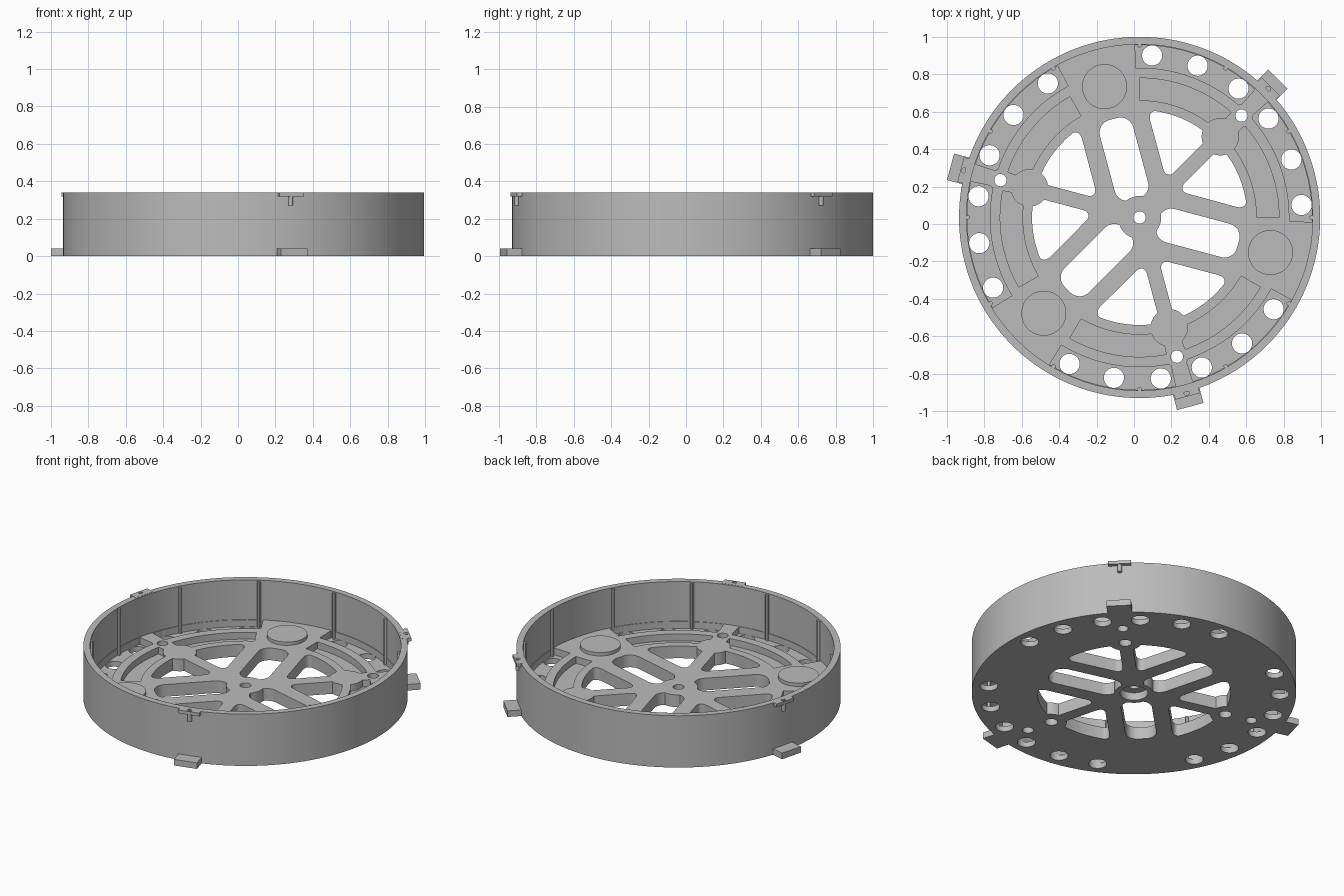
import bpy, bmesh, math
from math import sin, cos, radians

if "Cube" in bpy.data.objects:
    bpy.data.objects.remove(bpy.data.objects["Cube"])

CENTER = (0.03, 0.035)
ARMS = (45, 165, 285)      # latch and spoke directions
PADS = (105, 225, 345)     # pad and slot directions
FLOOR = 0.08
HEIGHT = 0.34

grey = bpy.data.materials.new("grey plastic")
grey.diffuse_color = (0.5, 0.5, 0.5, 1)
grey.use_nodes = True
grey.node_tree.nodes["Principled BSDF"].inputs["Base Color"].default_value = grey.diffuse_color


def polar(r, a):
    return (r * cos(radians(a)), r * sin(radians(a)))


def circle(r, n=32, at=(0, 0)):
    return [(at[0] + r * cos(2 * math.pi * i / n), at[1] + r * sin(2 * math.pi * i / n)) for i in range(n)]


def rect(u0, u1, v):
    return [(u0, -v), (u1, -v), (u1, v), (u0, v)]


def sector(r0, r1, a0, a1):
    n = max(2, round(abs(a1 - a0) / 1.5))
    angles = [a0 + (a1 - a0) * i / n for i in range(n + 1)]
    return [polar(r1, a) for a in angles] + [polar(r0, a) for a in reversed(angles)]


def prisms(name, outlines, z0, z1, turns=(0,), round_corner=0):
    """Extrude every outline, repeated at each turn, into one object."""
    bm = bmesh.new()
    for t in turns:
        c, s = cos(radians(t)), sin(radians(t))
        for pts in outlines:
            vs = [bm.verts.new((c * x - s * y, s * x + c * y, z0)) for x, y in pts]
            face = bm.faces.new(vs)
            top = bmesh.ops.extrude_face_region(bm, geom=[face])["geom"]
            for v in top:
                if isinstance(v, bmesh.types.BMVert):
                    v.co.z = z1
    bmesh.ops.recalc_face_normals(bm, faces=bm.faces)
    if round_corner:
        corners = [e for e in bm.edges
                   if abs(e.verts[0].co.z - e.verts[1].co.z) > 1e-4 and e.calc_face_angle(0) > 0.4]
        bmesh.ops.bevel(bm, geom=corners, offset=round_corner, segments=8, profile=0.5, affect='EDGES')
    mesh = bpy.data.meshes.new(name)
    bm.to_mesh(mesh)
    bm.free()
    mesh.materials.append(grey)
    obj = bpy.data.objects.new(name, mesh)
    obj.location = (*CENTER, 0)
    bpy.context.collection.objects.link(obj)
    return obj


def combine(target, tool, operation):
    mod = target.modifiers.new("shape", 'BOOLEAN')
    mod.operation, mod.solver, mod.object = operation, 'EXACT', tool
    bpy.context.view_layer.update()
    bpy.context.view_layer.objects.active = target
    bpy.ops.object.modifier_apply(modifier=mod.name)
    bpy.data.objects.remove(tool)


def cut(target, *args, **kw):
    combine(target, prisms("cutter", *args, **kw), 'DIFFERENCE')


def add(target, *args, **kw):
    combine(target, prisms("addition", *args, **kw), 'UNION')


# Round tray: outer wall and thick floor
tray = prisms("tray", [circle(0.965, 240)], 0, HEIGHT)
cut(tray, [circle(0.925, 240)], FLOOR, 0.5)

# Sunken bands either side of every arm
cut(tray, [sector(0.80, 0.921, 3, 46.5), sector(0.80, 0.921, -46.5, -3),
           sector(0.626, 0.745, 4, 45), sector(0.626, 0.745, -45, -4)], 0.035, 0.12, turns=ARMS)

# Rounded triangular windows beside each spoke
arc = [polar(0.575, 4 + 36.9 * i / 8) for i in range(9)]
window = [(0.242, 0.04)] + arc
cut(tray, [window, [(x, -y) for x, y in reversed(window)]], -0.1, 0.2, turns=ARMS, round_corner=0.06)

# Rounded slots pointing at the pads
cut(tray, [rect(0.10, 0.545, 0.092)], -0.1, 0.2, turns=PADS, round_corner=0.07)

# Hub and screw bosses
add(tray, [circle(0.115, 48)], 0, FLOOR)
add(tray, [circle(0.10, 40, (0.61, 0))], 0, FLOOR, turns=ARMS)
add(tray, [circle(0.06, 32, (0.77, 0))], 0.01, FLOOR, turns=ARMS)

# Through holes: rim ring, screw bosses and hub
rim_holes = [circle(0.054, 40, polar(0.868, s * a)) for a in (7.5, 24.1, 40.6) for s in (1, -1)]
cut(tray, rim_holes + [circle(0.033, 24, (0.77, 0))], -0.1, 0.2, turns=ARMS)
cut(tray, [circle(0.033, 24)], -0.1, 0.2)

# Blind recesses on the underside
cut(tray, [circle(0.083, 40)], -0.1, 0.05)
cut(tray, [circle(0.038, 32, (0.60, 0))], -0.1, 0.045, turns=ARMS)

# Round pads on the floor
pads = prisms("floor_pads", [circle(0.12, 64, (0.724, 0))], FLOOR - 0.01, 0.102, turns=PADS)

# Slim vertical ribs inside the wall
ribs = prisms("wall_ribs", [circle(0.011, 12, (0.919, 0))], 0.03, HEIGHT - 0.005,
              turns=range(0, 360, 30))

# Lower latch blocks
lower = prisms("lower_tabs", [rect(0.93, 1.046, 0.073)], 0, 0.04, turns=ARMS)

# Upper latch ears with a small hole and a pin below
upper = prisms("upper_tabs", [rect(0.935, 0.99, 0.068)], 0.32, HEIGHT + 0.001, turns=ARMS)
cut(upper, [circle(0.014, 16, (0.969, 0))], 0.326, 0.4, turns=ARMS)
pins = prisms("latch_pins", [circle(0.013, 16, (0.972, 0))], 0.272, 0.322, turns=ARMS)

# Smooth the curved walls, keep the edges crisp
for obj in (tray, pads, ribs, lower, upper, pins):
    bpy.ops.object.select_all(action='DESELECT')
    obj.select_set(True)
    bpy.context.view_layer.objects.active = obj
    bpy.ops.object.shade_smooth_by_angle(angle=radians(30))
